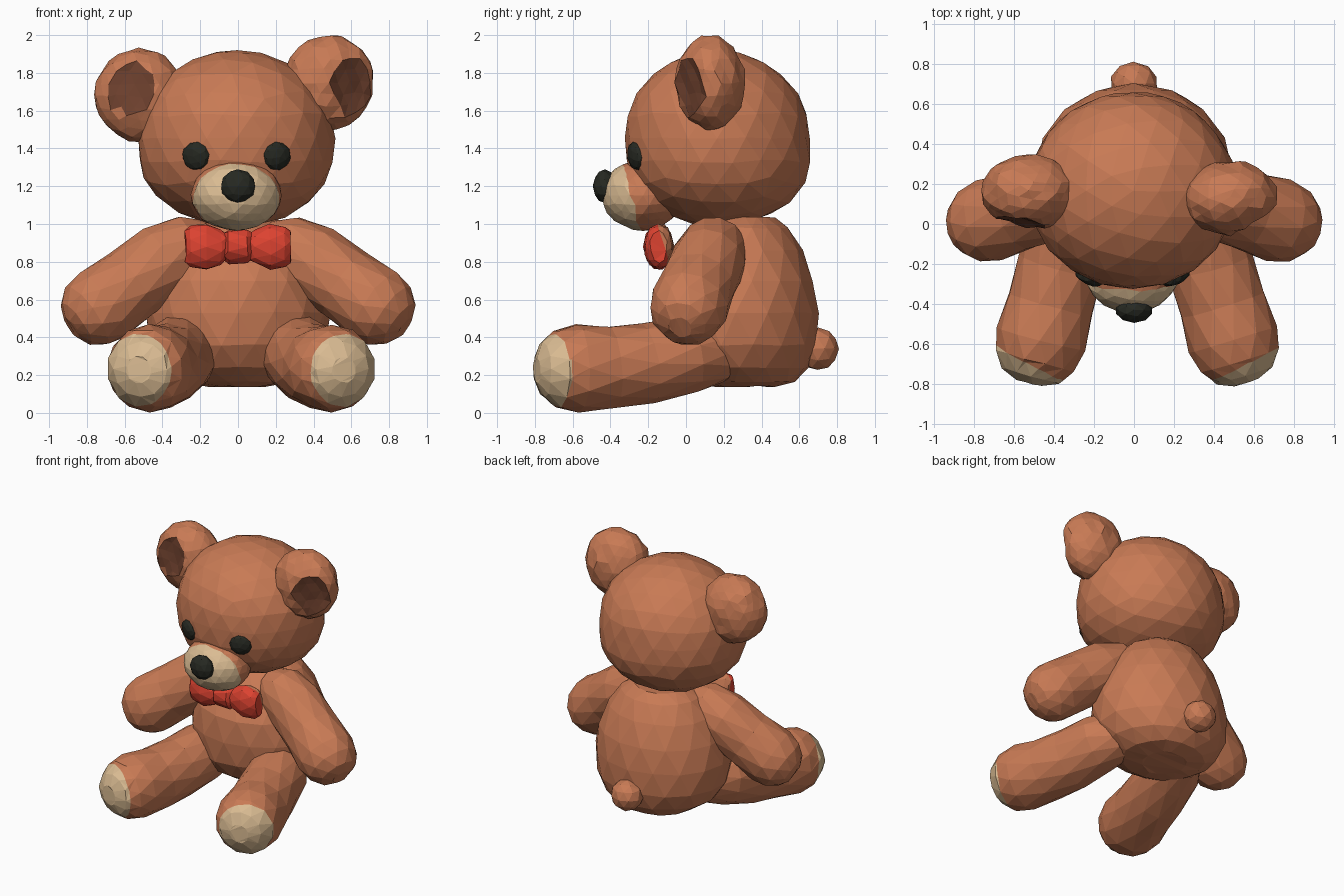
import bpy, bmesh, math, random
from mathutils import Vector, Matrix

random.seed(4)
if "Cube" in bpy.data.objects:
    bpy.data.objects.remove(bpy.data.objects["Cube"], do_unlink=True)


def material(name, rgb):
    mat = bpy.data.materials.new(name)
    mat.use_nodes = True
    mat.diffuse_color = (*rgb, 1)
    mat.node_tree.nodes["Principled BSDF"].inputs["Base Color"].default_value = (*rgb, 1)
    return mat


FUR = material("brown fur", (0.58, 0.195, 0.09))
CREAM = material("cream fur", (0.7, 0.5, 0.29))
INNER = material("dark brown fur", (0.155, 0.052, 0.027))
RED = material("red ribbon", (0.72, 0.055, 0.03))
BLACK = material("black plastic", (0.02, 0.022, 0.016))


def finish(name, bm, mats, jitter=0.004):
    """Roughen the surface slightly, triangulate and make a flat-shaded object."""
    for v in bm.verts:
        v.co += Vector([random.uniform(-jitter, jitter) for _ in range(3)])
    bmesh.ops.triangulate(bm, faces=bm.faces)
    bmesh.ops.recalc_face_normals(bm, faces=bm.faces)
    mesh = bpy.data.meshes.new(name)
    bm.to_mesh(mesh)
    bm.free()
    for mat in mats:
        mesh.materials.append(mat)
    obj = bpy.data.objects.new(name, mesh)
    bpy.context.collection.objects.link(obj)
    return obj


def ellipsoid(center, radii, detail=3, facing=(0, 0, 1)):
    """Ellipsoid whose third radius points along the facing direction."""
    bm = bmesh.new()
    turn = Vector((0, 0, 1)).rotation_difference(Vector(facing))
    bmesh.ops.create_icosphere(bm, subdivisions=detail, radius=1,
                               matrix=Matrix.LocRotScale(Vector(center), turn, Vector(radii)))
    return bm


def patch(bm, point, normal):
    """Cut along a plane and give the faces in front of it the second colour."""
    point, normal = Vector(point), Vector(normal).normalized()
    bmesh.ops.bisect_plane(bm, geom=bm.verts[:] + bm.edges[:] + bm.faces[:],
                           plane_co=point, plane_no=normal, dist=0.012)
    for f in bm.faces:
        if (f.calc_center_median() - point).dot(normal) > 0.001:
            f.material_index = 1
    bmesh.ops.remove_doubles(bm, verts=bm.verts, dist=0.015)


def loft(sections, sides=12):
    """Skin elliptical rings given as (centre, axis, width, height)."""
    bm = bmesh.new()
    rings = []
    for i, (c, axis, ru, rv) in enumerate(sections):
        axis = Vector(axis).normalized()
        ref = Vector((0, 0, 1)) if abs(axis.z) < 0.9 else Vector((0, 1, 0))
        u = axis.cross(ref).normalized()
        v = u.cross(axis)
        angles = [2 * math.pi * (k + 0.5 * (i % 2)) / sides for k in range(sides)]
        rings.append([bm.verts.new(Vector(c) + u * ru * math.cos(a) + v * rv * math.sin(a))
                      for a in angles])
    for i, (a, b) in enumerate(zip(rings, rings[1:])):
        for k in range(sides):
            n = (k + 1) % sides
            if i % 2 == 0:
                bm.faces.new((a[k], a[n], b[k]))
                bm.faces.new((a[n], b[n], b[k]))
            else:
                bm.faces.new((a[k], a[n], b[n]))
                bm.faces.new((a[k], b[n], b[k]))
    bm.faces.new(rings[0])
    bm.faces.new(rings[-1])
    return bm


def limb(path):
    """Loft along (centre, radius) points with a blunt rounded far end."""
    pts = [Vector(p) for p, r in path]
    sections = []
    for i, (p, r) in enumerate(path):
        axis = pts[min(i + 1, len(pts) - 1)] - pts[max(i - 1, 0)]
        sections.append((pts[i], axis, r, r))
    axis, r = axis.normalized(), path[-1][1]
    for deg in (28, 54, 76):
        a = math.radians(deg)
        ring = r * math.cos(a) ** 0.85
        sections.append((pts[-1] + axis * r * math.sin(a), axis, ring, ring))
    return loft(sections)


# Head, fuller towards the cheeks and the nape
bm = ellipsoid((-0.008, 0.165, 1.455), (0.52, 0.492, 0.467))
for v in bm.verts:
    t = max(0, 1.42 - v.co.z)
    depth = v.co.y - 0.165
    v.co.x *= 1 + 0.3 * t
    v.co.y = 0.165 + depth * (1 + (0.45 if depth > 0 else 0.25) * t)
finish("head", bm, [FUR])

# Pear-shaped body: height, depth centre, half width, half depth
body = [(0.14, 0.32, 0.15, 0.16), (0.165, 0.31, 0.29, 0.27), (0.24, 0.285, 0.4, 0.365),
        (0.36, 0.27, 0.47, 0.425), (0.53, 0.265, 0.49, 0.435), (0.7, 0.265, 0.46, 0.415),
        (0.86, 0.28, 0.385, 0.335), (0.98, 0.3, 0.29, 0.24), (1.035, 0.31, 0.19, 0.16)]
finish("body", loft([((0, y, z), (0, 0, 1), w, d) for z, y, w, d in body], 16), [FUR])
finish("tail", ellipsoid((0, 0.7, 0.34), (0.117, 0.11, 0.114), 2), [FUR])

# Arms and eyes, mirrored
for side, s in (("left", 1), ("right", -1)):
    arm = [((0.15, 0.165, 0.91), 0.11), ((0.25, 0.15, 0.88), 0.175), ((0.4, 0.12, 0.8), 0.2),
           ((0.57, 0.065, 0.68), 0.2), ((0.722, 0.018, 0.57), 0.21)]
    finish(side + "_arm", limb([((s * x, y, z), r) for (x, y, z), r in arm]), [FUR])
    finish(side + "_eye", ellipsoid((s * 0.215 - 0.008, -0.265, 1.36), (0.078, 0.076, 0.038), 2,
                                    (s * 0.4, -0.9, -0.12)), [BLACK], 0.002)

# Legs with cream foot pads, one turned out slightly more
for side, s, turn in (("left", 1, 0.0), ("right", -1, -0.04)):
    leg = [((0.25, 0.19, 0.325), 0.16), ((0.32, 0.02, 0.31), 0.205), ((0.38, -0.2, 0.262), 0.214),
           ((0.44, -0.4, 0.24), 0.22), ((0.495, -0.575, 0.235), 0.232)]
    bm = limb([((s * (x - turn * (y - 0.17)), y, z), r) for (x, y, z), r in leg])
    patch(bm, (s * (0.565 + turn * 0.8), -0.685, 0.25), (s * 0.46, -0.87, -0.06))
    finish(side + "_leg", bm, [FUR, CREAM])

# Ears with a shallow dark hollow
ears = (("left", (0.48, 0.13, 1.75), (0.24, 0.185, 0.25), (0.54, -0.84, -0.08)),
        ("right", (-0.52, 0.16, 1.68), (0.24, 0.19, 0.25), (-0.2, -0.97, 0.13)))
for side, center, radii, facing in ears:
    bm = ellipsoid(center, radii)
    n = Vector(facing).normalized()
    p = Vector(center) + n * 0.162
    patch(bm, p, n)
    for v in bm.verts:
        depth = (v.co - p).dot(n)
        if depth > 0.001:
            v.co -= n * depth * 1.5
    finish(side + "_ear", bm, [FUR, INNER], 0.008)

# Muzzle and nose
bm = ellipsoid((-0.01, -0.23, 1.153), (0.24, 0.215, 0.187))
patch(bm, (0, -0.29, 1.16), (0, -0.95, -0.25))
finish("muzzle", bm, [FUR, CREAM])
finish("nose", ellipsoid((0, -0.43, 1.2), (0.093, 0.062, 0.09), 2), [BLACK], 0.002)

# Bow tie with a fur-coloured back: position across, half depth, half height
bow = [(0.28, 0.045, 0.085), (0.25, 0.066, 0.112), (0.17, 0.078, 0.124), (0.09, 0.062, 0.092),
       (0.068, 0.05, 0.075), (0.05, 0.075, 0.09)]
bow = [(-x, d, h) for x, d, h in bow] + bow[::-1]
bm = loft([((x, -0.145, 0.88), (1, 0, 0), d, h) for x, d, h in bow], 10)
patch(bm, (0, -0.118, 0.88), (0, 1, 0.25))
finish("bow_tie", bm, [RED, FUR], 0.005)
